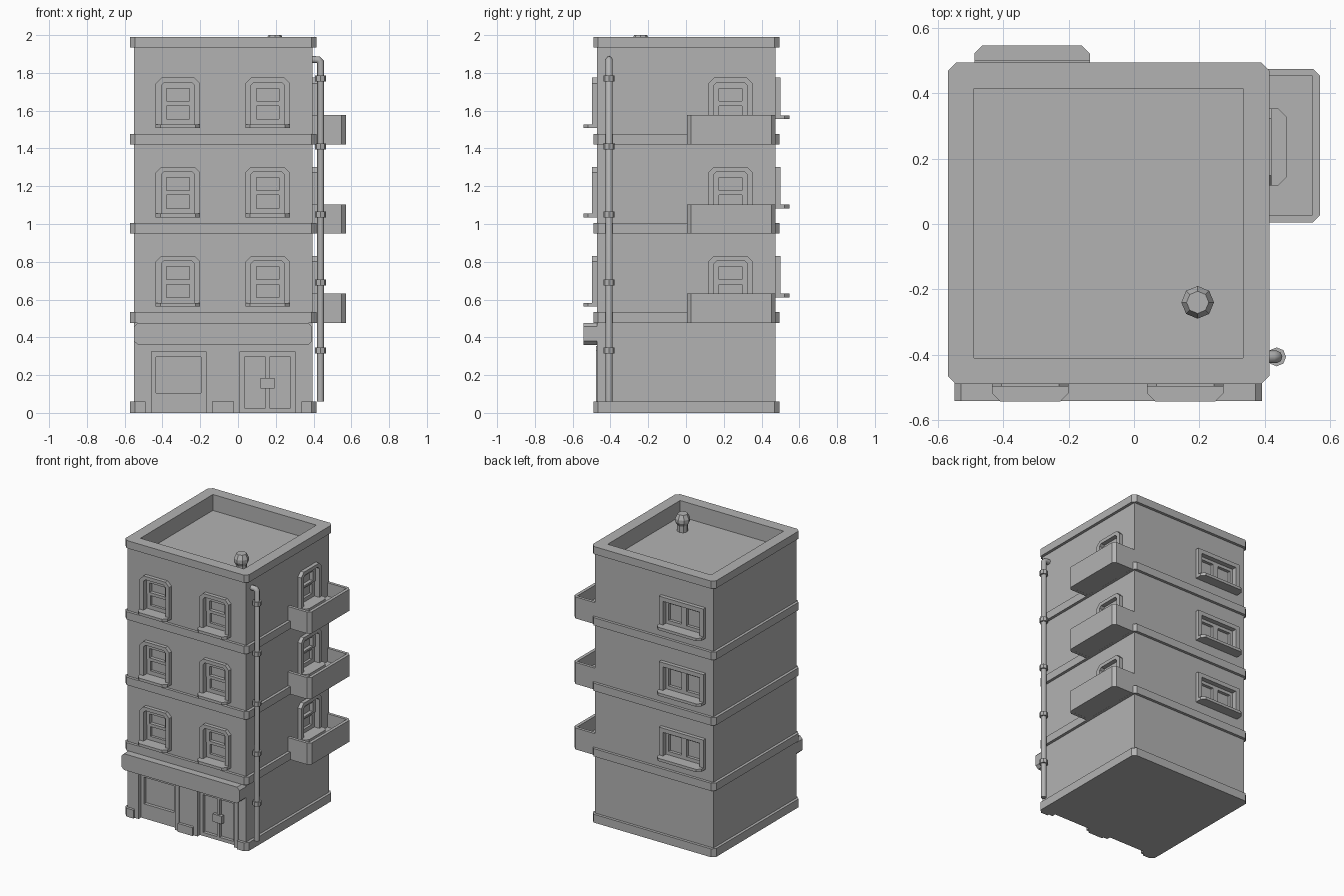
import bpy, bmesh, math
from mathutils import Matrix

if "Cube" in bpy.data.objects:
    bpy.data.objects.remove(bpy.data.objects["Cube"])

CX, CY, HW = -0.078, 0.002, 0.4725      # tower centre and wall half width
PITCH = 0.472                           # storey height

stone = bpy.data.materials.new("plain grey")
stone.diffuse_color = (0.45, 0.45, 0.45, 1)
stone.use_nodes = True
stone.node_tree.nodes["Principled BSDF"].inputs["Base Color"].default_value = stone.diffuse_color


def frame(u, v, d, origin):
    """Matrix from (along, up, outward) to world."""
    m = Matrix((u, v, d)).transposed().to_4x4()
    m.translation = origin
    return m


X, Y, Z = (1, 0, 0), (0, 1, 0), (0, 0, 1)
PLAN = frame(X, Y, Z, (0, 0, 0))
FRONT = frame(X, Z, (0, -1, 0), (0, CY - HW, 0))
RIGHT = frame(Y, Z, X, (CX + HW, 0, 0))
BACK = frame(X, Z, Y, (0, CY + HW, 0))
FLIP = Matrix(((1, 0, 0, 0), (0, 0, 1, 0), (0, 1, 0, 0), (0, 0, 0, 1)))  # outline lies flat


def rect(u0, u1, v0, v1, ct=0.0, cb=0.0):
    """Rectangle with top and bottom corners chamfered."""
    return [(u0 + cb, v0), (u0, v0 + cb), (u0, v1 - ct), (u0 + ct, v1),
            (u1 - ct, v1), (u1, v1 - ct), (u1, v0 + cb), (u1 - cb, v0)]


def square(h, c=0.0):
    return rect(CX - h, CX + h, CY - h, CY + h, c, c)


def disc(x, y, r, n=8):
    return [(x + r * math.cos(math.tau * i / n), y + r * math.sin(math.tau * i / n)) for i in range(n)]


def solid(bm, m, outer, d0, d1, inner=None):
    """Extrude an outline, or the ring between two outlines."""
    def loop(pts, d):
        return [bm.verts.new(m @ Matrix.Translation((u, v, d)).translation) for u, v in pts]

    def walls(a, b):
        n = len(a)
        for i in range(n):
            j = (i + 1) % n
            bm.faces.new((a[i], a[j], b[j], b[i]))
    a, b = loop(outer, d0), loop(outer, d1)
    walls(a, b)
    if inner:
        c, e = loop(inner, d0), loop(inner, d1)
        walls(c, e)
        walls(a, c)
        walls(b, e)
    else:
        bm.faces.new(a)
        bm.faces.new(b)


def finish(bm, name):
    bmesh.ops.remove_doubles(bm, verts=bm.verts, dist=1e-5)
    bmesh.ops.dissolve_degenerate(bm, edges=bm.edges, dist=1e-5)
    bmesh.ops.recalc_face_normals(bm, faces=bm.faces)
    me = bpy.data.meshes.new(name)
    bm.to_mesh(me)
    bm.free()
    me.materials.append(stone)
    ob = bpy.data.objects.new(name, me)
    bpy.context.collection.objects.link(ob)
    return ob


def part(name, m, *pieces):
    bm = bmesh.new()
    for p in pieces:
        solid(bm, m, *p)
    return finish(bm, name)


cut = bmesh.new()                       # all wall openings


def sash_window(name, m, c, b):
    opening = rect(c - .0875, c + .0875, b + .02, b + .243, .015)
    solid(cut, m, opening, -.03, .01)
    part(name + "_frame", m, (rect(c - .1175, c + .1175, b, b + .268, .03), -.005, .027, opening))
    part(name + "_sash", m,
         (rect(c - .0875, c + .0875, b + .13, b + .243, .015), -.031, -.005, rect(c - .06, c + .06, b + .143, b + .211)),
         (rect(c - .0875, c + .0875, b + .02, b + .13), -.031, -.012, rect(c - .06, c + .06, b + .048, b + .118)))
    part(name + "_sill", m @ FLIP, (rect(c - .1175, c + .1175, -.005, .073, .025), b, b + .02))


def wide_window(name, m, c, b):
    opening = rect(c - .145, c + .145, b + .02, b + .19)
    solid(cut, m, opening, -.03, .01)
    part(name + "_frame", m, (rect(c - .177, c + .177, b, b + .22), -.005, .027, opening))
    part(name + "_sash", m,
         *[(rect(c + min(0, s * .145), c + max(0, s * .145), b + .02, b + .19), -.031, -.008,
            rect(c + s * .0725 - .052, c + s * .0725 + .052, b + .045, b + .168)) for s in (-1, 1)])
    part(name + "_sill", m @ FLIP, (rect(c - .177, c + .177, -.005, .073, .025), b, b + .02))


# Upper storeys: windows, floor bands and balconies
for k in range(3):
    z = k * PITCH
    sash_window(f"front_left_window_{k}", FRONT, -.318, .563 + z)
    sash_window(f"front_right_window_{k}", FRONT, .157, .563 + z)
    sash_window(f"balcony_window_{k}", RIGHT, .236, .563 + z)
    wide_window(f"back_window_{k}", BACK, -.312, .611 + z)
    part(f"floor_band_{k}", PLAN, (square(.4925, .025), .477 + z, .533 + z))
    rail = rect(.005, .475, -.005, .176, .022)
    part(f"balcony_floor_{k}", RIGHT @ FLIP, (rect(.02, .46, -.005, .16), .4775 + z, .535 + z))
    part(f"balcony_rail_{k}", RIGHT @ FLIP,
         (rail[1:7] + rect(.027, .454, -.005, .153)[1:7][::-1], .477 + z, .632 + z))

# Shop front: two recessed bays, display window and double door
for name, u0, u1 in (("display_bay", -.49, -.137), ("door_bay", -.02, .335)):
    bay = rect(u0, u1, 0, .355, .025)
    low = rect(u0, u1, -.01, .355, .025)
    solid(cut, FRONT, low, -.045, .05)
    part(name + "_frame", FRONT,
         (bay[1:7] + rect(u0 + .031, u1 - .032, 0, .325)[1:7][::-1], -.046, .006))
part("display_window", FRONT, (rect(-.46, -.168, 0, .326), -.046, -.022, rect(-.435, -.195, .105, .297)))
part("doors", FRONT,
     (rect(.01, .156, 0, .326), -.046, -.022, rect(.035, .145, .025, .297)),
     (rect(.156, .304, 0, .326), -.046, -.022, rect(.168, .278, .025, .297)))
part("door_handles", FRONT, (rect(.12, .192, .13, .186), -.035, -.01))
part("shop_canopy", FRONT, (rect(-.55, .392, .36, .477, .02, .02), -.005, .072))

# Tower body and plinth with the openings cut out
cutter = finish(cut, "opening_cutter")
cutter.hide_render = True
body = part("tower_body", PLAN, (square(HW), 0, 1.875))
plinth = part("plinth", PLAN, (square(.4925, .025), 0, .06, square(.44)))
for ob in (body, plinth):
    mod = ob.modifiers.new("openings", 'BOOLEAN')
    mod.operation, mod.object, mod.solver = 'DIFFERENCE', cutter, 'EXACT'
    bpy.context.view_layer.objects.active = ob
    bpy.ops.object.modifier_apply(modifier=mod.name)
bpy.data.objects.remove(cutter)

# Roof parapet
part("parapet_wall", PLAN, (square(HW), 1.875, 1.936, square(.4125)))
part("cornice", PLAN, (square(.4925, .025), 1.935, 1.99, square(.4125)))

# Roof vent, stacked from octagonal rings
bm = bmesh.new()
rings = [[bm.verts.new((u, v, z)) for u, v in disc(.195, -.24, r)]
         for r, z in ((.036, 1.87), (.036, 1.92), (.05, 1.945), (.05, 1.968), (.034, 2.0))]
for a, b in zip(rings, rings[1:]):
    for i in range(8):
        bm.faces.new((a[i], a[i - 1], b[i - 1], b[i]))
bm.faces.new(rings[0])
bm.faces.new(rings[-1])
finish(bm, "roof_vent")

# Drainpipe with elbow and clamps
cu = bpy.data.curves.new("drainpipe", 'CURVE')
cu.dimensions, cu.bevel_depth, cu.bevel_resolution, cu.use_fill_caps = '3D', .019, 2, True
sp = cu.splines.new('POLY')
path = [(.385, 1.87), (.424, 1.87), (.437, 1.857), (.437, .06)]
sp.points.add(len(path) - 1)
for p, (x, z) in zip(sp.points, path):
    p.co = (x, -.407, z, 1)
cu.materials.append(stone)
bpy.context.collection.objects.link(bpy.data.objects.new("drainpipe", cu))
part("pipe_clamps", PLAN, *[(disc(.437, -.407, .029), z - .015, z + .015)
                            for z in (.33, .69, 1.05, 1.41, 1.77)])
